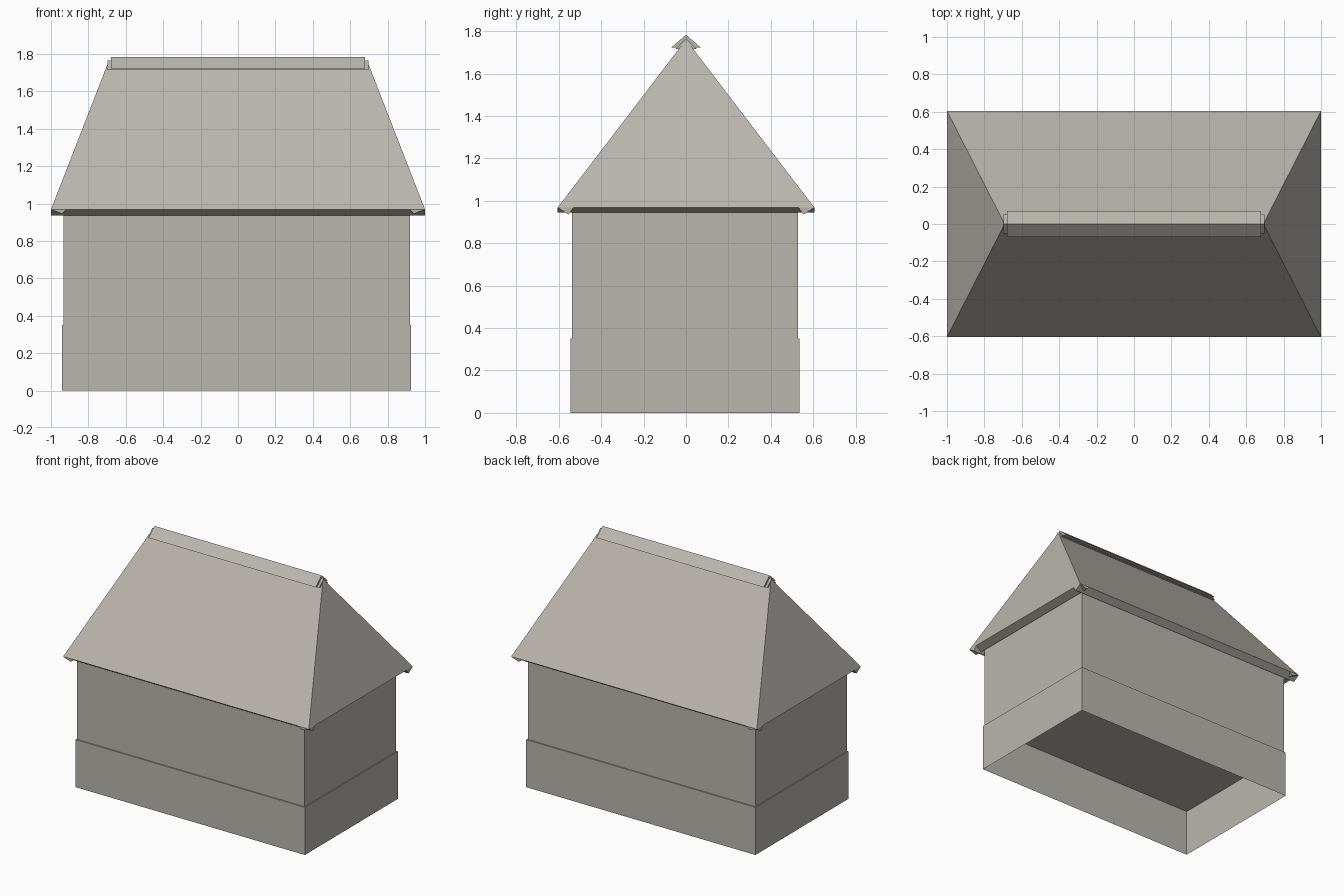
import bpy
import bmesh

cube = bpy.data.objects.get("Cube")
if cube:
    bpy.data.objects.remove(cube, do_unlink=True)

STONE = (0.49, 0.468, 0.423, 1.0)
stone = bpy.data.materials.new("warm_grey_stone")
stone.use_nodes = True
stone.diffuse_color = STONE
for node in stone.node_tree.nodes:
    if node.type == "BSDF_PRINCIPLED":
        node.inputs["Base Color"].default_value = STONE


def finish(name, bm):
    """Turn a bmesh into a flat shaded object."""
    bmesh.ops.recalc_face_normals(bm, faces=bm.faces)
    mesh = bpy.data.meshes.new(name)
    bm.to_mesh(mesh)
    bm.free()
    mesh.materials.append(stone)
    obj = bpy.data.objects.new(name, mesh)
    bpy.context.scene.collection.objects.link(obj)
    return obj


def bridge(bm, a, b):
    """Join two closed rings of vertices with quads."""
    n = len(a)
    for i in range(n):
        j = (i + 1) % n
        bm.faces.new((a[i], a[j], b[j], b[i]))


def box_shell(name, levels, cap_start=False, cap_end=False):
    """Stack rectangles given as (half x, half y, z), slightly off centre."""
    bm = bmesh.new()
    cx, cy = -0.007, -0.005
    rings = []
    for hx, hy, z in levels:
        rings.append([bm.verts.new((cx + sx * hx, cy + sy * hy, z))
                      for sx, sy in ((-1, -1), (1, -1), (1, 1), (-1, 1))])
    for a, b in zip(rings, rings[1:]):
        bridge(bm, a, b)
    if cap_start:
        bm.faces.new(rings[0])
    if cap_end:
        bm.faces.new(rings[-1])
    return finish(name, bm)


def prism(name, profile, half, along_x=True):
    """Extrude an (offset, z) profile along the x or y axis."""
    bm = bmesh.new()
    ends = []
    for t in (-half, half):
        ends.append([bm.verts.new((t, o, z) if along_x else (o, t, z))
                     for o, z in profile])
    bridge(bm, *ends)
    for ring in ends:
        bm.faces.new(ring)
    return finish(name, bm)


# Walls: open plinth below, closed upper storey above
PLINTH_TOP = 0.35
EAVE = 0.968
UP_X, UP_Y = 0.926, 0.532
box_shell("plinth", [(0.933, 0.540, 0), (0.933, 0.540, PLINTH_TOP),
                     (UP_X, UP_Y, PLINTH_TOP)])
box_shell("upper_walls", [(UP_X, UP_Y, PLINTH_TOP), (UP_X, UP_Y, EAVE)],
          cap_start=True)

# Hipped roof
ROOF_X, ROOF_Y = 1.0, 0.605
RIDGE_X, RIDGE_Z = 0.692, 1.76
bm = bmesh.new()
fl, fr, br, bl = [bm.verts.new((sx * ROOF_X, sy * ROOF_Y, EAVE))
                  for sx, sy in ((-1, -1), (1, -1), (1, 1), (-1, 1))]
left_end, right_end = [bm.verts.new((s * RIDGE_X, 0, RIDGE_Z)) for s in (-1, 1)]
for face in ((fl, fr, right_end, left_end), (br, bl, left_end, right_end),
             (fr, br, right_end), (bl, fl, left_end), (fl, bl, br, fr)):
    bm.faces.new(face)
finish("hipped_roof", bm)

# Slanted boards under the eaves
for side, s in (("front", -1), ("back", 1)):
    prism(side + "_eave_board",
          [(s * ROOF_Y, EAVE), (s * 0.555, 0.935), (s * 0.53, EAVE)], ROOF_X)
for side, s in (("left", 1), ("right", -1)):
    prism(side + "_eave_board",
          [(s * ROOF_X, EAVE), (s * 0.94, 0.945), (s * 0.92, EAVE)],
          ROOF_Y, along_x=False)


def chevron(width, base, peak, inner):
    """Folded strip that straddles the ridge."""
    return [(-width, base), (0, peak), (width, base),
            (inner, base), (0, peak - 0.03), (-inner, base)]


# Ridge cap with a narrower lining showing at both ends
prism("ridge_cap", chevron(0.07, 1.722, 1.783, 0.035), 0.68)
prism("ridge_lining", chevron(0.052, 1.715, 1.765, 0.025), 0.697)
